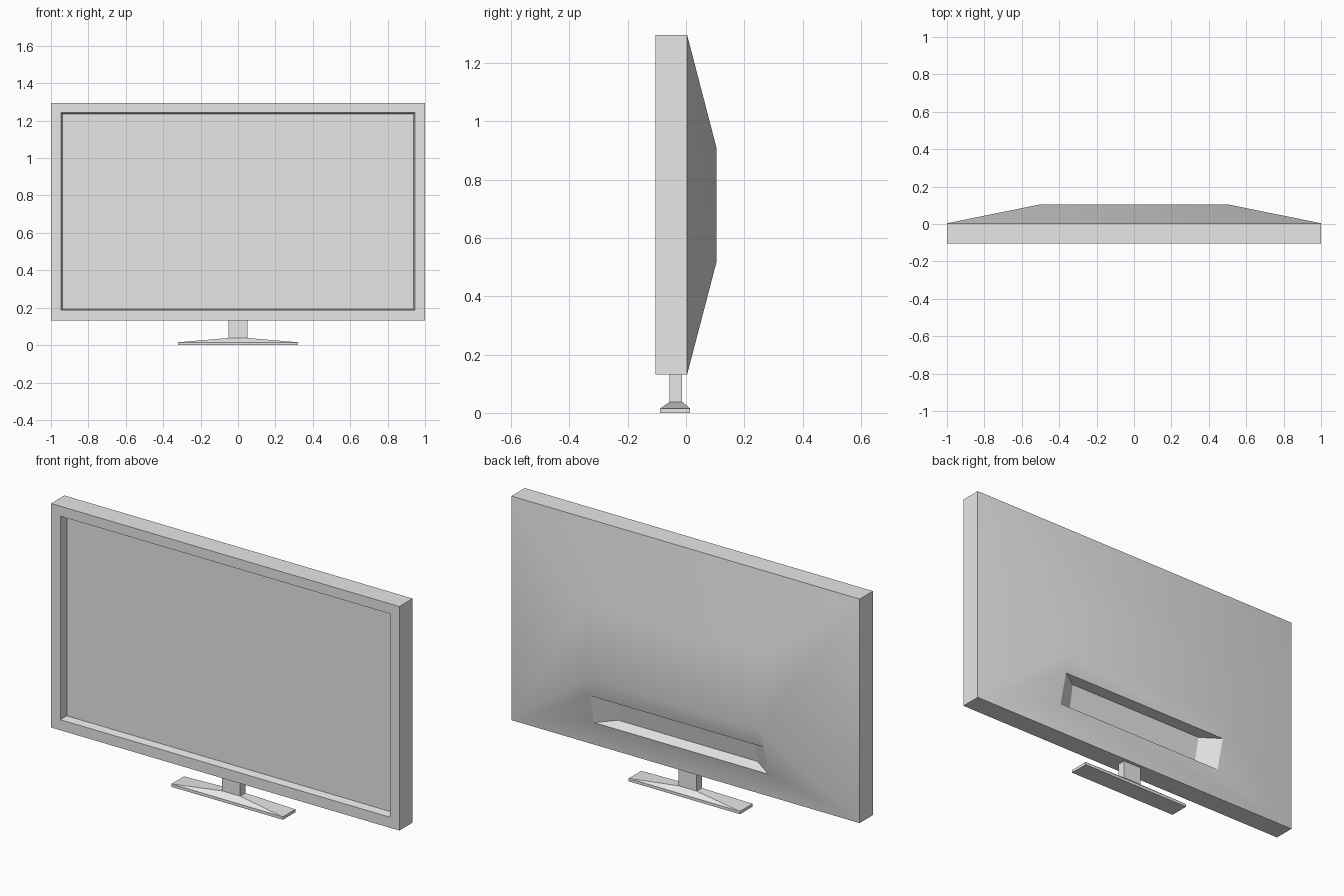
import bpy
import bmesh
import math

cube = bpy.data.objects.get("Cube")
if cube:
    bpy.data.objects.remove(cube, do_unlink=True)

GREY = (0.8, 0.8, 0.8, 1.0)
grey = bpy.data.materials.new("grey_plastic")
grey.diffuse_color = GREY
grey.use_nodes = True
grey.node_tree.nodes["Principled BSDF"].inputs["Base Color"].default_value = GREY


def upright_ring(bm, half, z0, z1, y0, y1=None):
    """Four corners of an upright rectangle; y0 at its bottom, y1 at its top."""
    y1 = y0 if y1 is None else y1
    return [bm.verts.new(p) for p in
            ((-half, y0, z0), (half, y0, z0), (half, y1, z1), (-half, y1, z1))]


def flat_ring(bm, half, y0, y1, z):
    """Four corners of a level rectangle."""
    return [bm.verts.new(p) for p in
            ((-half, y0, z), (half, y0, z), (half, y1, z), (-half, y1, z))]


def bridge(bm, a, b, skip=()):
    """Join two rings of four corners with quads."""
    for i in range(4):
        if i not in skip:
            j = (i + 1) % 4
            bm.faces.new((a[i], a[j], b[j], b[i]))


def finish(bm, name):
    bmesh.ops.recalc_face_normals(bm, faces=bm.faces)
    mesh = bpy.data.meshes.new(name)
    bm.to_mesh(mesh)
    bm.free()
    mesh.materials.append(grey)
    obj = bpy.data.objects.new(name, mesh)
    bpy.context.collection.objects.link(obj)
    bpy.ops.object.select_all(action="DESELECT")
    obj.select_set(True)
    bpy.context.view_layer.objects.active = obj
    bpy.ops.object.shade_smooth_by_angle(angle=math.radians(25))
    return obj


# Housing: sunken screen, bezel, sides and bulging back
BOTTOM, TOP = 0.132, 1.295
FRONT, REAR, BULGE = -0.105, 0.004, 0.105
FLAT_LOW, FLAT_HIGH = 0.519, 0.907

bm = bmesh.new()
screen = upright_ring(bm, 0.938, 0.194, 1.235, -0.065)
opening = upright_ring(bm, 0.946, 0.187, 1.243, FRONT)
front = upright_ring(bm, 1, BOTTOM, TOP, FRONT)
rear = upright_ring(bm, 1, BOTTOM, TOP, REAR)
bulge = upright_ring(bm, 0.5, FLAT_LOW, FLAT_HIGH, BULGE)
bm.faces.new(screen)
bridge(bm, screen, opening)
bridge(bm, opening, front)
bridge(bm, front, rear)
bridge(bm, rear, bulge, skip=(0,))
bm.faces.new(bulge)


# Connector pocket sunk into the lower slope of the back
def slope_y(z):
    return REAR + (BULGE - REAR) * (z - BOTTOM) / (FLAT_LOW - BOTTOM)


LOW, HIGH = 0.266, 0.422
lip = upright_ring(bm, 0.5, LOW, HIGH, slope_y(LOW), slope_y(HIGH))
pocket = upright_ring(bm, 0.4, 0.284, 0.422, -0.016, 0.012)
bridge(bm, [rear[0], rear[1], bulge[1], bulge[0]], lip)
bridge(bm, lip, pocket)
bm.faces.new(pocket)
finish(bm, "screen_housing")

# Stand foot: thin plate rising to a small platform
bm = bmesh.new()
rings = [flat_ring(bm, 0.32, -0.089, 0.014, 0),
         flat_ring(bm, 0.32, -0.089, 0.014, 0.015),
         flat_ring(bm, 0.052, -0.056, -0.013, 0.038)]
for lower, upper in zip(rings, rings[1:]):
    bridge(bm, lower, upper)
bm.faces.new(rings[0])
bm.faces.new(rings[-1])
foot = finish(bm, "stand_foot")
foot.data.shade_flat()

# Stand neck
bm = bmesh.new()
low = flat_ring(bm, 0.052, -0.056, -0.013, 0.038)
high = flat_ring(bm, 0.052, -0.056, -0.013, BOTTOM)
bridge(bm, low, high)
bm.faces.new(low)
bm.faces.new(high)
finish(bm, "stand_neck")
